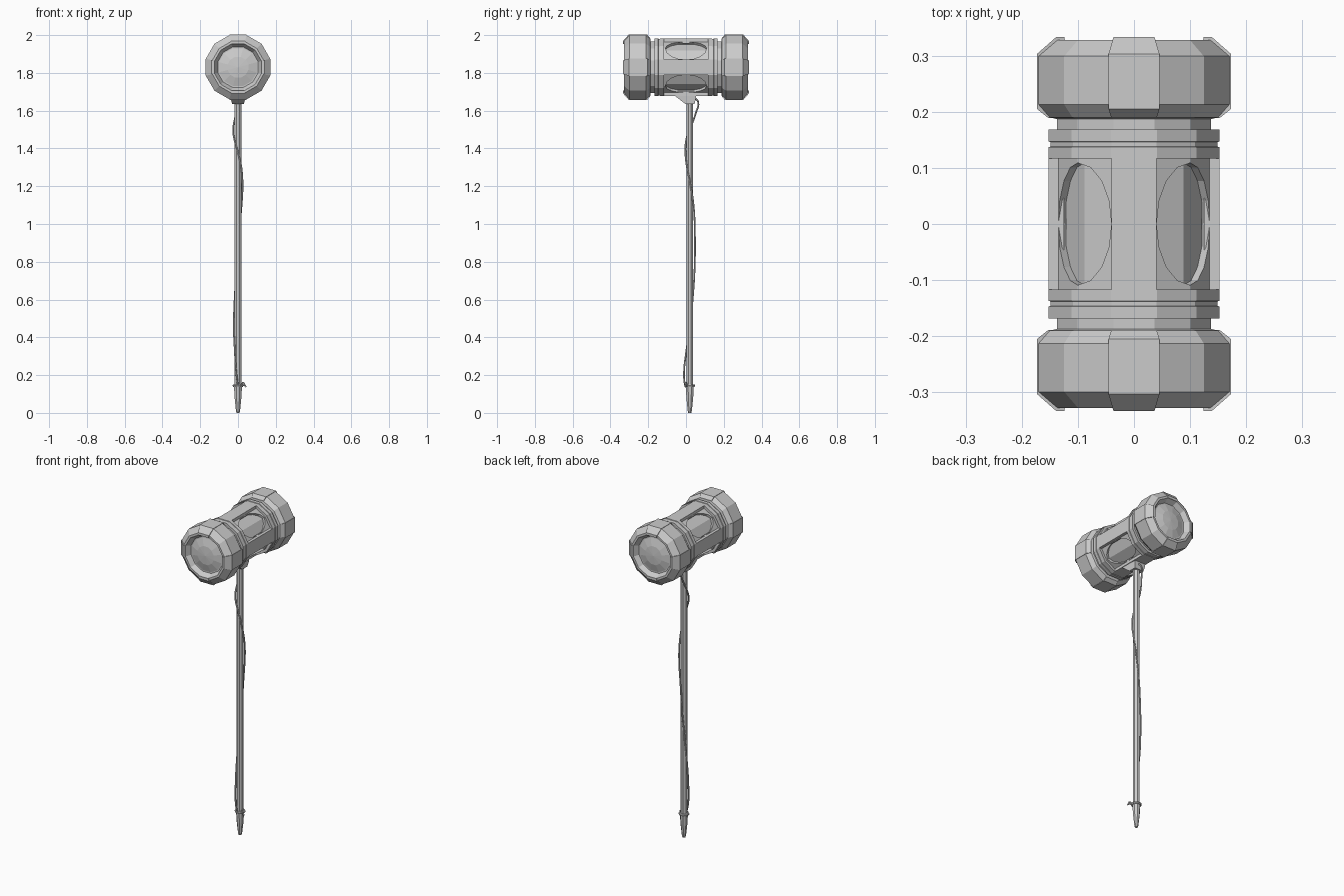
import bpy, bmesh
from math import cos, sin, pi, radians, tan
from mathutils import Matrix

if "Cube" in bpy.data.objects:
    bpy.data.objects.remove(bpy.data.objects["Cube"])

HEAD_Z = 1.83
T15 = tan(radians(15))


def finish(name, bm, loc):
    bmesh.ops.remove_doubles(bm, verts=bm.verts, dist=1e-5)
    bmesh.ops.recalc_face_normals(bm, faces=bm.faces)
    me = bpy.data.meshes.new(name)
    bm.to_mesh(me)
    bm.free()
    ob = bpy.data.objects.new(name, me)
    ob.location = loc
    bpy.context.collection.objects.link(ob)
    return ob


def lathe(name, prof, loc, sides=12, axis='Y', closed=True):
    """Revolve (apothem, height) points into a flat-sided solid."""
    bm = bmesh.new()
    k = 1 / cos(pi / sides)
    rings = []
    for i in range(sides):
        a = 2 * pi * (i + 0.5) / sides
        ring = []
        for r, h in prof:
            u, v = r * k * cos(a), r * k * sin(a)
            ring.append(bm.verts.new((u, h, v) if axis == 'Y' else (u, v, h)))
        rings.append(ring)
    n = len(prof)
    for i in range(sides):
        A, B = rings[i], rings[(i + 1) % sides]
        for j in range(n if closed else n - 1):
            j2 = (j + 1) % n
            if prof[j][0] == 0 and prof[j2][0] == 0:
                continue
            bm.faces.new((A[j], A[j2], B[j2], B[j]))
    return finish(name, bm, loc)


def prism(name, pts, width, angle, loc):
    """Extrude a (radius, y) outline sideways, then turn it round the head axis."""
    bm = bmesh.new()
    L = [bm.verts.new((-width(r), y, r)) for r, y in pts]
    R = [bm.verts.new((width(r), y, r)) for r, y in pts]
    bm.faces.new(L)
    bm.faces.new(R)
    for i in range(len(pts)):
        j = (i + 1) % len(pts)
        bm.faces.new((L[i], L[j], R[j], R[i]))
    bm.transform(Matrix.Rotation(angle, 4, 'Y'))
    return finish(name, bm, loc)


def cord(name, pts, radius):
    cu = bpy.data.curves.new(name, 'CURVE')
    cu.dimensions = '3D'
    cu.bevel_depth = radius
    cu.bevel_resolution = 1
    cu.resolution_u = 4
    cu.use_fill_caps = True
    sp = cu.splines.new('BEZIER')
    sp.bezier_points.add(len(pts) - 1)
    for bp, p in zip(sp.bezier_points, pts):
        bp.co = p
        bp.handle_left_type = bp.handle_right_type = 'AUTO'
    ob = bpy.data.objects.new(name, cu)
    bpy.context.collection.objects.link(ob)


head = (0, 0, HEAD_Z)

# Striking ends, collar rings and raised rim blocks
cap = [(0, .185), (.13, .185), (.15, .19), (.17, .213), (.17, .299), (.136, .328),
       (.124, .328), (.107, .30), (.10, .30), (.055, .313), (0, .317)]
ring = [(.125, .117), (.152, .117), (.152, .137), (.149, .138), (.149, .146),
        (.152, .147), (.152, .168), (.125, .168)]
block = [(.122, .32), (.124, .333), (.139, .333), (.173, .303), (.173, .205),
         (.153, .189), (.14, .189)]
for s, side in ((-1, "front"), (1, "back")):
    lathe(side + "_striking_cap", [(r, s * y) for r, y in cap], head)
    lathe(side + "_ring", [(r, s * y) for r, y in ring], head)
    for q in range(4):
        prism(f"{side}_rim_block_{q}", [(r, s * y) for r, y in block],
              lambda r: r * T15 * .98, q * pi / 2, head)

# Inner core, seen through the oval windows
lathe("head_core", [(0, -.188), (.121, -.188), (.121, .188), (0, .188)], head)

# Outer shell with four oval windows
shell = lathe("head_shell", [(.118, -.19), (.137, -.19), (.137, .19), (.118, .19)], head)
bm = bmesh.new()
for q in range(4):
    m = (Matrix.Rotation(pi / 4 + q * pi / 2, 4, 'Y') @ Matrix.Translation((0, 0, .145))
         @ Matrix.Diagonal((.067, .109, .11, 1)))
    bmesh.ops.create_cone(bm, cap_ends=True, segments=16, radius1=1, radius2=1,
                          depth=1, matrix=m)
cutter = finish("window_cutter", bm, head)
cutter.hide_render = True
mod = shell.modifiers.new("windows", 'BOOLEAN')
mod.operation = 'DIFFERENCE'
mod.solver = 'EXACT'
mod.object = cutter
bpy.context.view_layer.objects.active = shell
shell.select_set(True)
bpy.ops.object.modifier_apply(modifier="windows")
bpy.data.objects.remove(cutter)

# Raised strips between the windows
for q in range(4):
    prism(f"body_strip_{q}", [(.125, -.118), (.152, -.118), (.152, .118), (.125, .118)],
          lambda r: .0405, q * pi / 2, head)

# Socket under the head
prism("handle_socket", [(.13, -.055), (.155, -.055), (.17, -.035), (.195, -.003),
                        (.195, .045), (.165, .052), (.13, .052)],
      lambda r: .037 if r < .18 else .031, pi, head)

# Handle and pointed foot
axis = (0, .02, 0)
lathe("handle", [(0, .12), (.018, .12), (.018, 1.66), (0, 1.66)], axis, 8, 'Z')
lathe("handle_foot", [(0, 0), (.008, 0), (.011, .012), (.018, .08), (.021, .14), (0, .145)],
      axis, 8, 'Z')

# Cord winding down the handle, with its knot and loose ends
cord("cord", [(.01, .045, 1.67), (0, .065, 1.645), (-.01, .053, 1.59), (-.026, .02, 1.5),
              (-.02, .002, 1.45), (0, -.003, 1.38), (.018, .005, 1.3), (.024, .025, 1.2),
              (.019, .04, 1.1), (.005, .047, .95), (-.008, .045, .75), (-.018, .035, .6),
              (-.022, .02, .45), (-.017, .002, .33), (-.008, -.011, .2), (0, -.006, .145)], .0045)
lathe("cord_knot_ring", [(.018, .138), (.026, .138), (.029, .144), (.026, .15), (.018, .15)],
      axis, 8, 'Z')
cord("cord_end_upper", [(.02, .005, .147), (.028, -.002, .16), (.036, -.003, .148)], .0045)
cord("cord_end_lower", [(.02, .005, .145), (.033, 0, .147), (.043, -.003, .138)], .0045)
